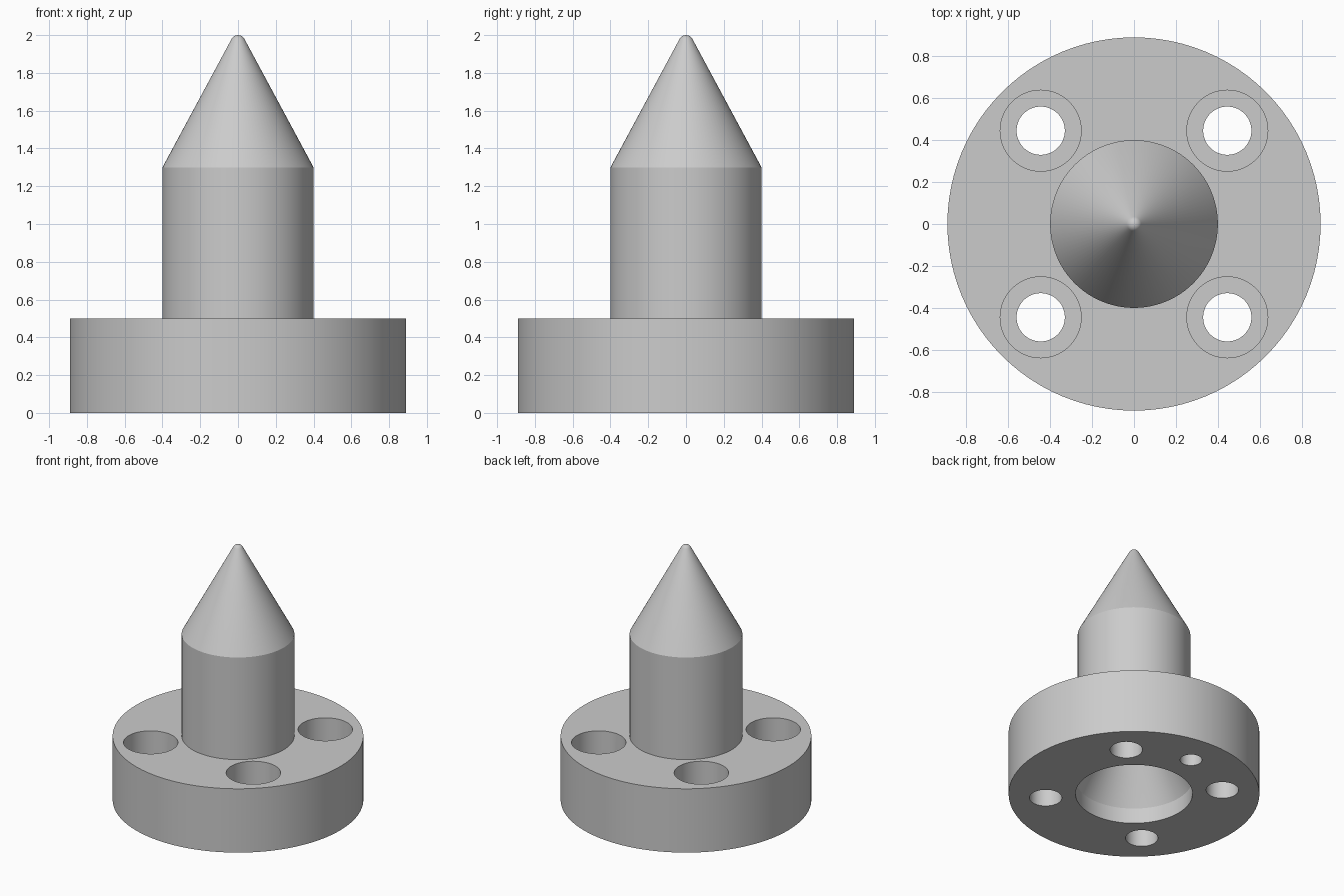
import bpy
import bmesh
from math import sin, cos, tan, radians

if "Cube" in bpy.data.objects:
    bpy.data.objects.remove(bpy.data.objects["Cube"])

SEGMENTS = 96
TAPER = radians(28.3)      # half angle of the cone


def cone_tip(radius, z_base, tip_radius, steps=5):
    """Profile points from the cone base to its rounded tip on the axis."""
    apex = z_base + radius / tan(TAPER)
    centre = apex - tip_radius / sin(TAPER)
    pts = [(radius, z_base)]
    for i in range(steps + 1):
        a = TAPER + (radians(90) - TAPER) * i / steps
        pts.append((tip_radius * cos(a), centre + tip_radius * sin(a)))
    pts[-1] = (0.0, centre + tip_radius)
    return pts


def revolve(name, profile):
    """Turn an (r, z) profile around z into a closed solid."""
    bm = bmesh.new()
    verts = [bm.verts.new((r, 0, z)) for r, z in profile]
    edges = [bm.edges.new(pair) for pair in zip(verts, verts[1:])]
    bmesh.ops.spin(bm, geom=verts + edges, cent=(0, 0, 0), axis=(0, 0, 1),
                   angle=radians(360), steps=SEGMENTS, use_duplicate=False)
    bmesh.ops.remove_doubles(bm, verts=bm.verts, dist=1e-5)
    bmesh.ops.recalc_face_normals(bm, faces=bm.faces)
    mesh = bpy.data.meshes.new(name)
    bm.to_mesh(mesh)
    bm.free()
    obj = bpy.data.objects.new(name, mesh)
    bpy.context.collection.objects.link(obj)
    return obj


def cut(target, cutter):
    """Subtract the cutter from the target and remove it."""
    cutter.hide_render = True
    bpy.context.view_layer.objects.active = target
    mod = target.modifiers.new("cut", 'BOOLEAN')
    mod.operation = 'DIFFERENCE'
    mod.solver = 'EXACT'
    mod.object = cutter
    bpy.ops.object.modifier_apply(modifier=mod.name)
    bpy.data.objects.remove(cutter, do_unlink=True)


# Flange, pin with rounded tip, and matching tapered socket underneath
outside = [(0.415, 0.0), (0.89, 0.0), (0.89, 0.5), (0.4, 0.5)] + cone_tip(0.4, 1.3, 0.0388)
socket = cone_tip(0.415, 0.12, 0.0388)[::-1]
pin = revolve("flanged_locating_pin", socket + outside)

# Four counterbored screw holes
for x in (-0.445, 0.445):
    for y in (-0.445, 0.445):
        hole = revolve("screw_hole_cutter", [(0, -0.1), (0.115, -0.1), (0.115, 0.25),
                                             (0.193, 0.25), (0.193, 0.6), (0, 0.6)])
        hole.location = (x, y, 0)
        cut(pin, hole)

# Blind dowel hole in the underside
dowel = revolve("dowel_hole_cutter", [(0, -0.1), (0.078, -0.1), (0.078, 0.25), (0, 0.25)])
dowel.location = (0, 0.63, 0)
cut(pin, dowel)

# Smooth round faces, crisp edges
bpy.ops.object.select_all(action='DESELECT')
pin.select_set(True)
bpy.context.view_layer.objects.active = pin
bpy.ops.object.shade_smooth_by_angle(angle=radians(20))
